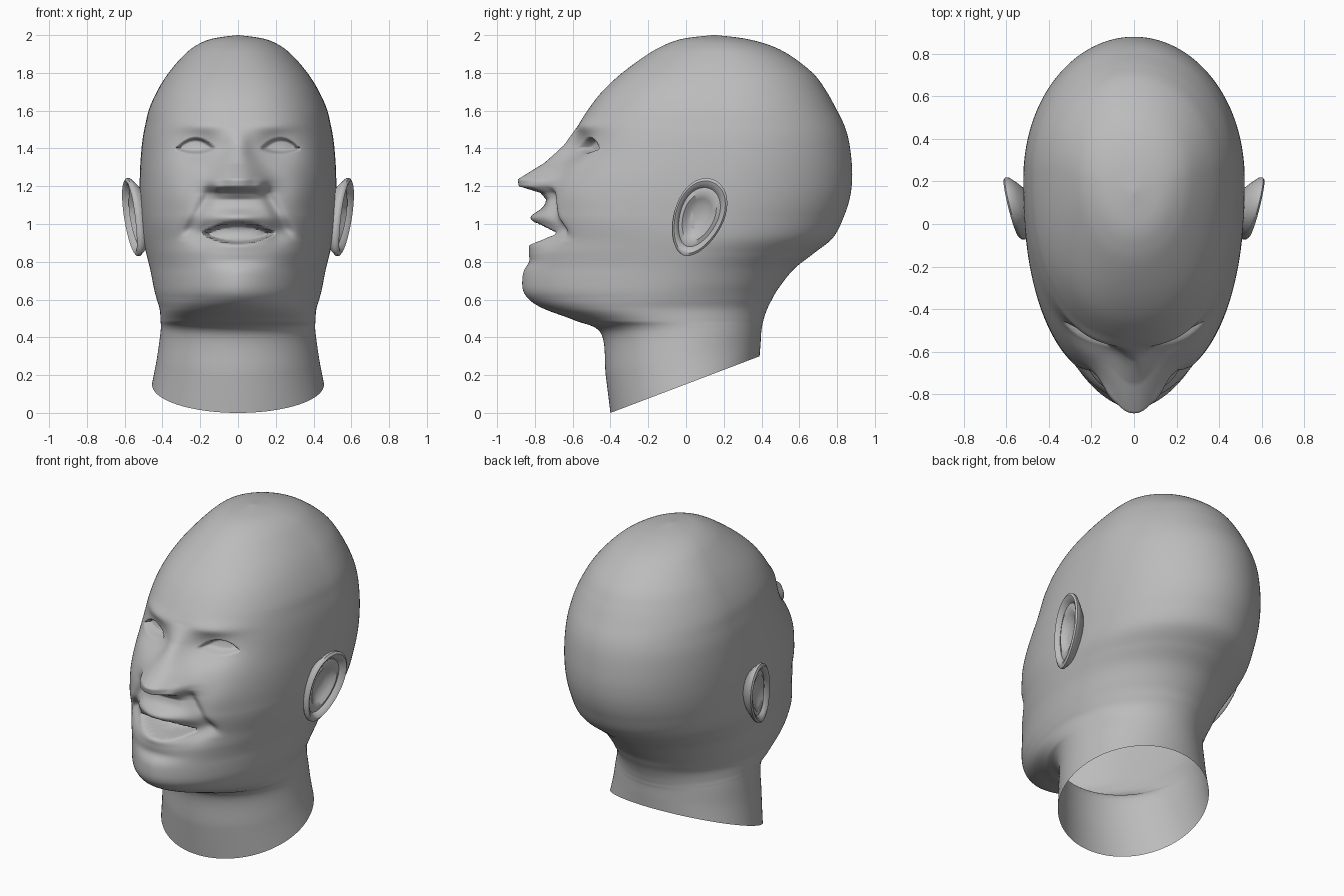
import bpy, bmesh, math
from mathutils import Vector

cube = bpy.data.objects.get("Cube")
if cube:
    bpy.data.objects.remove(cube, do_unlink=True)

skin = bpy.data.materials.new("plain grey")
GREY = (0.5, 0.5, 0.5, 1)
skin.diffuse_color = GREY
skin.use_nodes = True
skin.node_tree.nodes["Principled BSDF"].inputs["Base Color"].default_value = GREY

# Head sections: front height, front depth, back depth, half width
SECTIONS = [
    (0, -.40, .39, .455), (.2, -.425, .395, .43), (.42, -.45, .40, .41),
    (.49, -.59, .41, .41), (.55, -.75, .43, .415), (.60, -.83, .455, .43),
    (.66, -.865, .49, .445), (.76, -.86, .57, .465), (.84, -.835, .67, .485),
    (.93, -.78, .78, .505), (1.05, -.755, .84, .515), (1.15, -.735, .87, .52),
    (1.25, -.70, .88, .52), (1.35, -.65, .875, .515), (1.45, -.605, .86, .505),
    (1.53, -.565, .835, .49), (1.61, -.515, .795, .47), (1.7, -.445, .745, .43),
    (1.79, -.35, .68, .375), (1.88, -.23, .57, .3), (1.94, -.13, .46, .23),
    (1.98, -.02, .32, .14), (2, .14, .16, .005)]
NOSE = [(1.13, 0), (1.165, .04), (1.2, .165), (1.235, .185), (1.32, .09), (1.42, .03), (1.52, 0)]
COLUMNS, STEPS = 240, 14


def spline(a, b, c, d, t):
    """Smooth curve through b and c."""
    return b + .5 * t * (c - a + t * (2 * a - 5 * b + 4 * c - d + t * (3 * (b - c) + d - a)))


def ramp(table, z):
    """Linear lookup in a short table."""
    for (z0, v0), (z1, v1) in zip(table, table[1:]):
        if z0 <= z <= z1:
            return v0 + (v1 - v0) * (z - z0) / (z1 - z0)
    return 0


def smooth(t):
    t = max(0, min(1, t))
    return t * t * (3 - 2 * t)


def bump(x, z, cx, cz, rx, rz):
    return math.exp(-((x - cx) / rx) ** 2 - ((z - cz) / rz) ** 2)


def opening(x, z, cx, half, low, mid, high):
    """One inside a lens-shaped opening, zero outside."""
    k = 1 - ((x - cx) / half) ** 2
    if k <= 0:
        return 0
    edge = min(z - mid + (mid - low) * k, mid + (high - mid) * k - z)
    return smooth(edge / .02)


def relief(x, z):
    """Forward relief of the face."""
    x = abs(x)
    width = .055 + .08 * smooth((1.42 - z) / .2)
    r = ramp(NOSE, z) * math.exp(-(x / width) ** 2.4)
    r += .045 * bump(x, z, .12, 1.2, .035, .035)      # nostril wing
    r -= .08 * bump(x, z, .2, 1.41, .12, .07)         # eye socket
    r += .03 * bump(x, z, .225, 1.415, .085, .05)     # eyelids
    r += .015 * bump(x, z, .2, 1.52, .13, .035)       # brow
    r += .015 * bump(x, z, .32, 1.16, .09, .12)       # cheek
    fold = .13 + .55 * (1.2 - z)
    if .9 < z < 1.24:
        r -= .03 * math.exp(-((x - fold) / .035) ** 2) * smooth((1.24 - z) / .05) * smooth((z - .9) / .08)
    r += .065 * bump(x, z, 0, 1.035, .15, .04)        # upper lip
    r += .025 * bump(x, z, 0, .89, .14, .03)          # lower lip
    r -= .02 * bump(x, z, 0, .8, .15, .035)           # chin crease
    r -= .035 * bump(x, z, .21, .955, .06, .05)       # mouth corner
    r -= .17 * opening(x, z, 0, .2, .89, .95, 1.01)
    r -= .05 * opening(x, z, .225, .11, 1.37, 1.395, 1.46)
    return r


def finish(bm, name, angle):
    bmesh.ops.recalc_face_normals(bm, faces=bm.faces)
    mesh = bpy.data.meshes.new(name)
    bm.to_mesh(mesh)
    bm.free()
    mesh.materials.append(skin)
    ob = bpy.data.objects.new(name, mesh)
    bpy.context.collection.objects.link(ob)
    bpy.ops.object.select_all(action="DESELECT")
    ob.select_set(True)
    bpy.context.view_layer.objects.active = ob
    bpy.ops.object.shade_smooth_by_angle(angle=math.radians(angle))


def skin_rings(bm, rings):
    for a, b in zip(rings, rings[1:]):
        for i in range(len(a)):
            j = (i + 1) % len(a)
            bm.faces.new((a[i], a[j], b[j], b[i]))


def head_ring(bm, zf, yf, yb, w):
    lift = .3 * max(0, 1 - zf / .45)
    middle = yf + (yb - yf) * (.5 + .08 * smooth((zf - .4) / .3))
    # Narrow chin, fuller cheeks and forehead, round crown
    n = 2 - .2 * smooth((zf - .5) / .12) + .55 * smooth((zf - .75) / .3)
    n -= .35 * smooth((zf - 1.7) / .3)
    ring = []
    for i in range(COLUMNS):
        a = math.tau * i / COLUMNS
        a -= .3 * math.sin(a)                          # more columns in front
        s, c = math.sin(a), math.cos(a)
        p = 2 / n if c > 0 else 1
        x = w * math.copysign(abs(s) ** p, s)
        y = middle - (middle - yf if c > 0 else yb - middle) * math.copysign(abs(c) ** p, c)
        z = zf + lift * (y - yf) / (yb - yf)
        if c > 0:
            y -= relief(x, z) * smooth(c / .3)
        ring.append(bm.verts.new((x, y, z)))
    return ring


# Head and open neck
bm = bmesh.new()
rings = []
last = len(SECTIONS) - 1
for k in range(last):
    near = [SECTIONS[max(0, min(last, k + d))] for d in (-1, 0, 1, 2)]
    for s in range(STEPS):
        rings.append(head_ring(bm, *[spline(*v, s / STEPS) for v in zip(*near)]))
rings.append(head_ring(bm, *SECTIONS[-1]))
skin_rings(bm, rings)
bm.faces.new(rings[-1])
finish(bm, "head", 75)

# Ears: an oval shell with a rolled rim and a hollow
EAR_PROFILE = [(.6, -.07), (.85, -.03), (1, 0), (1, .016), (.93, .025), (.84, .018),
               (.76, -.004), (.62, .004), (.48, -.012), (.3, -.03), (.03, -.032)]
for side, name in ((1, "left_ear"), (-1, "right_ear")):
    bm = bmesh.new()
    rings = []
    for r, h in EAR_PROFILE:
        ring = []
        for i in range(40):
            a = math.tau * i / 40
            up = .215 * r * math.cos(a)
            back = .13 * r * math.sin(a) * (1 + .15 * math.cos(a))
            y = .065 + .38 * up + .93 * back
            z = 1.035 + .93 * up - .38 * back
            x = .548 + .23 * (y - .065) + .08 * (z - 1.035) + h
            ring.append(bm.verts.new(Vector((side * x, y, z))))
        rings.append(ring)
    skin_rings(bm, rings)
    bm.faces.new(rings[0])
    bm.faces.new(rings[-1])
    finish(bm, name, 50)
